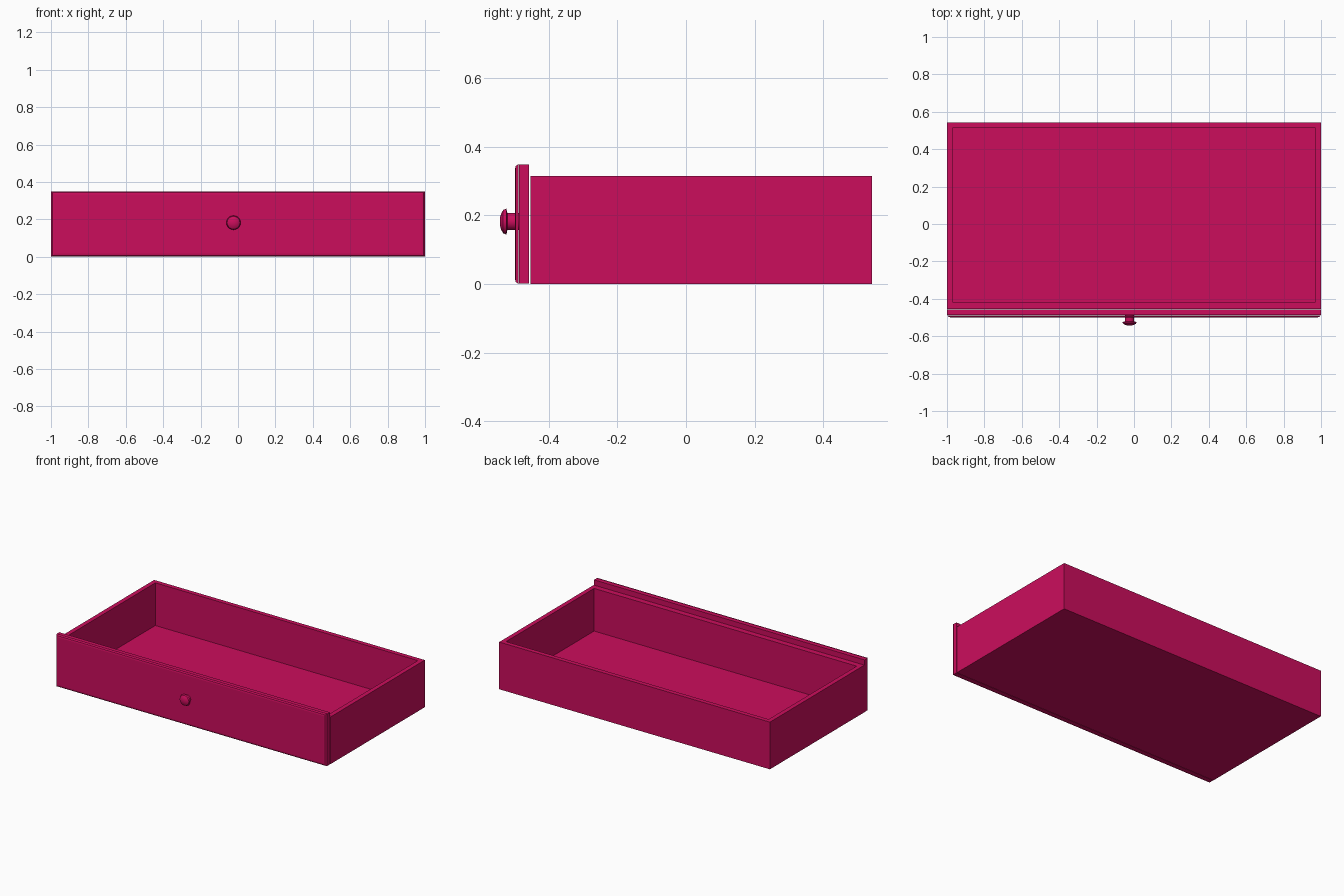
import bpy, bmesh, math
from mathutils import Matrix

if "Cube" in bpy.data.objects:
    bpy.data.objects.remove(bpy.data.objects["Cube"])

paint = bpy.data.materials.new("raspberry_paint")
paint.use_nodes = True
colour = (0.6, 0.004, 0.108, 1)
paint.diffuse_color = colour
paint.node_tree.nodes["Principled BSDF"].inputs["Base Color"].default_value = colour


def finish(name, bm):
    bmesh.ops.recalc_face_normals(bm, faces=bm.faces)
    mesh = bpy.data.meshes.new(name)
    bm.to_mesh(mesh)
    bm.free()
    mesh.materials.append(paint)
    obj = bpy.data.objects.new(name, mesh)
    bpy.context.collection.objects.link(obj)
    return obj


def block(bm, x, y0, y1, z0, z1):
    """Box spanning -x..x, y0..y1, z0..z1."""
    size = Matrix.Diagonal((2 * x, y1 - y0, z1 - z0, 1))
    place = Matrix.Translation((0, (y0 + y1) / 2, (z0 + z1) / 2))
    bmesh.ops.create_cube(bm, size=1, matrix=place @ size)


def loft(bm, rings):
    """Skin a run of equal rings and cap both ends."""
    loops = [[bm.verts.new(p) for p in ring] for ring in rings]
    n = len(loops[0])
    for a, b in zip(loops, loops[1:]):
        for i in range(n):
            j = (i + 1) % n
            bm.faces.new((a[i], a[j], b[j], b[i]))
    bm.faces.new(loops[0])
    bm.faces.new(loops[-1])


# Open tray: one block with its top face inset and pushed down
bm = bmesh.new()
block(bm, 1, -0.454, 0.543, 0, 0.315)
bm.normal_update()
top = max(bm.faces, key=lambda f: f.calc_center_median().z)
bmesh.ops.inset_region(bm, faces=[top], thickness=0.03, use_even_offset=True)
floor = bmesh.ops.extrude_face_region(bm, geom=[top])
bmesh.ops.delete(bm, geom=[top], context="FACES")
sunk = [v for v in floor["geom"] if isinstance(v, bmesh.types.BMVert)]
bmesh.ops.translate(bm, verts=sunk, vec=(0, 0, -0.285))
# the front wall is slightly thicker
for v in bm.verts:
    if -0.45 < v.co.y < 0:
        v.co.y = -0.416
finish("drawer_tray", bm)

# Backing board of the drawer front
bm = bmesh.new()
block(bm, 1, -0.487, -0.458, 0.001, 0.348)
finish("front_board", bm)

# Facing with eased edges
bm = bmesh.new()
rings = []
for inset, y in [(0, -0.489), (0.008, -0.497), (0.02, -0.499)]:
    x, z0, z1 = 1 - inset, inset * 0.8, 0.35 - inset * 0.8
    rings.append([(-x, y, z0), (x, y, z0), (x, y, z1), (-x, y, z1)])
loft(bm, rings)
finish("front_facing", bm)

# Turned knob, off-centre on the facing
SIDES = 20
bm = bmesh.new()
rings = []
for r, y in [(0.025, -0.487), (0.025, -0.521), (0.038, -0.524),
             (0.034, -0.533), (0.024, -0.539), (0.01, -0.543)]:
    rings.append([(-0.024 + r * math.cos(t), y, 0.182 + r * math.sin(t))
                  for t in (math.tau * i / SIDES for i in range(SIDES))])
loft(bm, rings)
knob = finish("knob", bm)
bpy.ops.object.select_all(action="DESELECT")
knob.select_set(True)
bpy.context.view_layer.objects.active = knob
bpy.ops.object.shade_smooth_by_angle(angle=math.radians(35))
